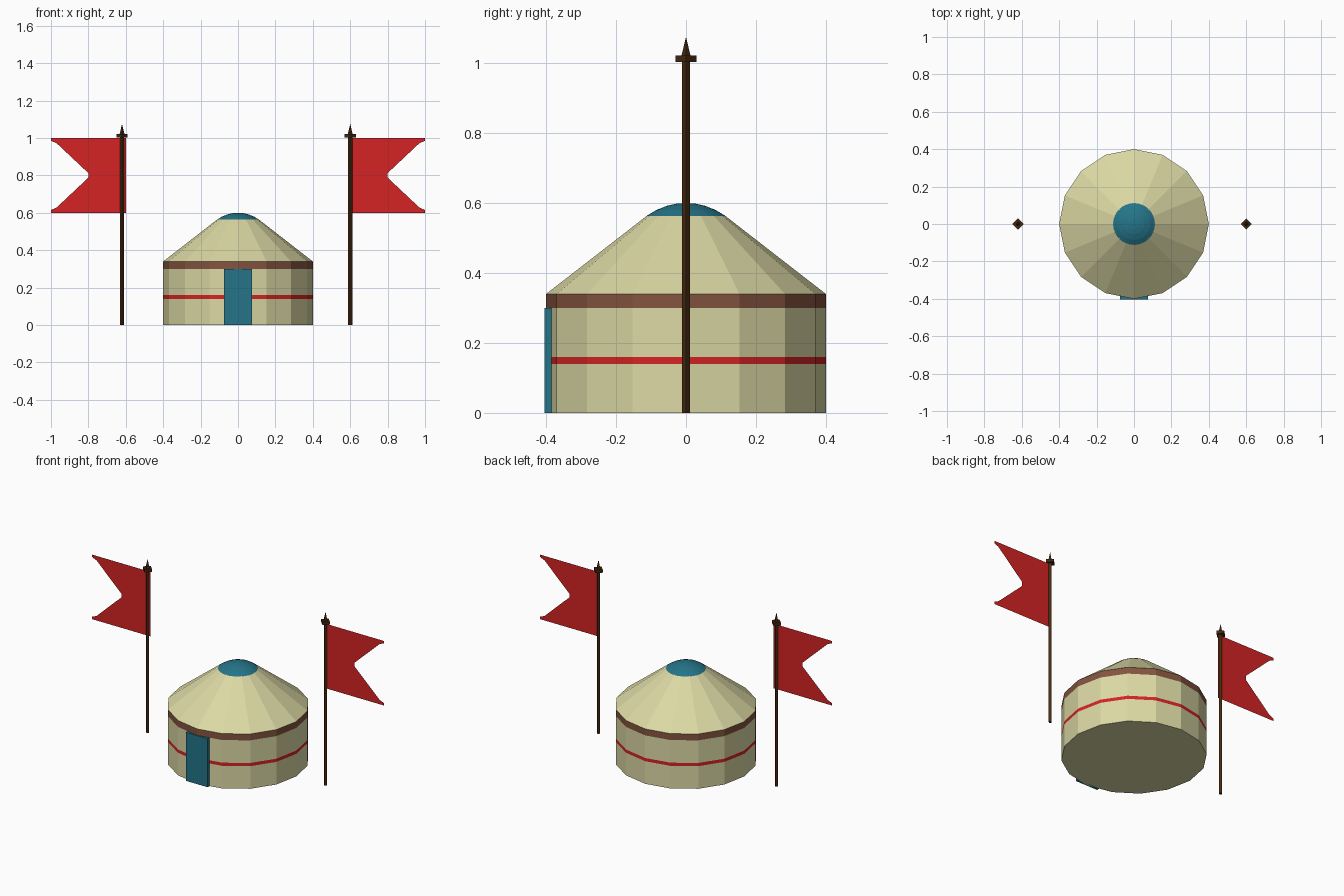
import bpy, bmesh, math

if "Cube" in bpy.data.objects:
    bpy.data.objects.remove(bpy.data.objects["Cube"])


def material(name, rgb):
    m = bpy.data.materials.new(name)
    m.diffuse_color = (*rgb, 1)
    m.use_nodes = True
    m.node_tree.nodes["Principled BSDF"].inputs["Base Color"].default_value = m.diffuse_color
    return m


CREAM = material("cream felt", (0.71, 0.69, 0.37))
RED = material("red cloth", (0.66, 0.017, 0.018))
BROWN = material("brown trim", (0.23, 0.088, 0.05))
TEAL = material("teal paint", (0.018, 0.175, 0.25))
WOOD = material("dark wood", (0.06, 0.021, 0.005))


def finish(name, bm, mats):
    bmesh.ops.recalc_face_normals(bm, faces=bm.faces)
    me = bpy.data.meshes.new(name)
    bm.to_mesh(me)
    bm.free()
    for m in mats:
        me.materials.append(m)
    ob = bpy.data.objects.new(name, me)
    bpy.context.collection.objects.link(ob)
    return ob


def lathe(name, profile, sides, mats, bands=None, x=0):
    """Stack of rings (radius, z); bands gives the material index per step."""
    bm = bmesh.new()
    rings = []
    for r, z in profile:
        if r == 0:
            rings.append([bm.verts.new((x, 0, z))] * sides)
        else:
            rings.append([bm.verts.new((x + r * math.cos(math.tau * i / sides),
                                        r * math.sin(math.tau * i / sides), z))
                          for i in range(sides)])
    for k, (a, b) in enumerate(zip(rings, rings[1:])):
        for i in range(sides):
            j = (i + 1) % sides
            quad = list(dict.fromkeys((a[i], a[j], b[j], b[i])))
            bm.faces.new(quad).material_index = bands[k] if bands else 0
    for ring, (r, z) in ((rings[0], profile[0]), (rings[-1], profile[-1])):
        if r > 0:
            bm.faces.new(ring)
    return finish(name, bm, mats)


# Tent wall with painted stripe and trim, then the roof
lathe("tent_body",
      [(0.4, 0), (0.4, 0.14), (0.4, 0.16), (0.4, 0.30), (0.4, 0.34), (0.11, 0.565)],
      16, [CREAM, RED, BROWN], [0, 1, 0, 2, 0])

# Shallow domed crown
R = 0.19
lathe("roof_crown",
      [(r, 0.6 - R + math.sqrt(R * R - r * r)) for r in (0.112, 0.085, 0.055, 0.028, 0)],
      32, [TEAL])

# Door plate
bm = bmesh.new()
bmesh.ops.create_cube(bm, size=1)
for v in bm.verts:
    v.co = (v.co.x * 0.15, v.co.y * 0.02 - 0.394, (v.co.z + 0.5) * 0.30)
finish("door", bm, [TEAL])

# Flags on square poles, mirrored left and right
half = [(0.6, 0.2), (1, 0.2), (1, 0.185), (0.97, 0.172), (0.8, 0.012)]
outline = half + [(x, -z) for x, z in reversed(half)]
for side, s, px in (("left", -1, -0.62), ("right", 1, 0.60)):
    lathe(side + "_pole",
          [(0.011, 0), (0.011, 1.003), (0.03, 1.003), (0.03, 1.021),
           (0.013, 1.021), (0, 1.075)], 4, [WOOD], x=px)
    bm = bmesh.new()
    bm.faces.new([bm.verts.new((s * x, 0, 0.8 + z)) for x, z in outline])
    finish(side + "_flag", bm, [RED])
